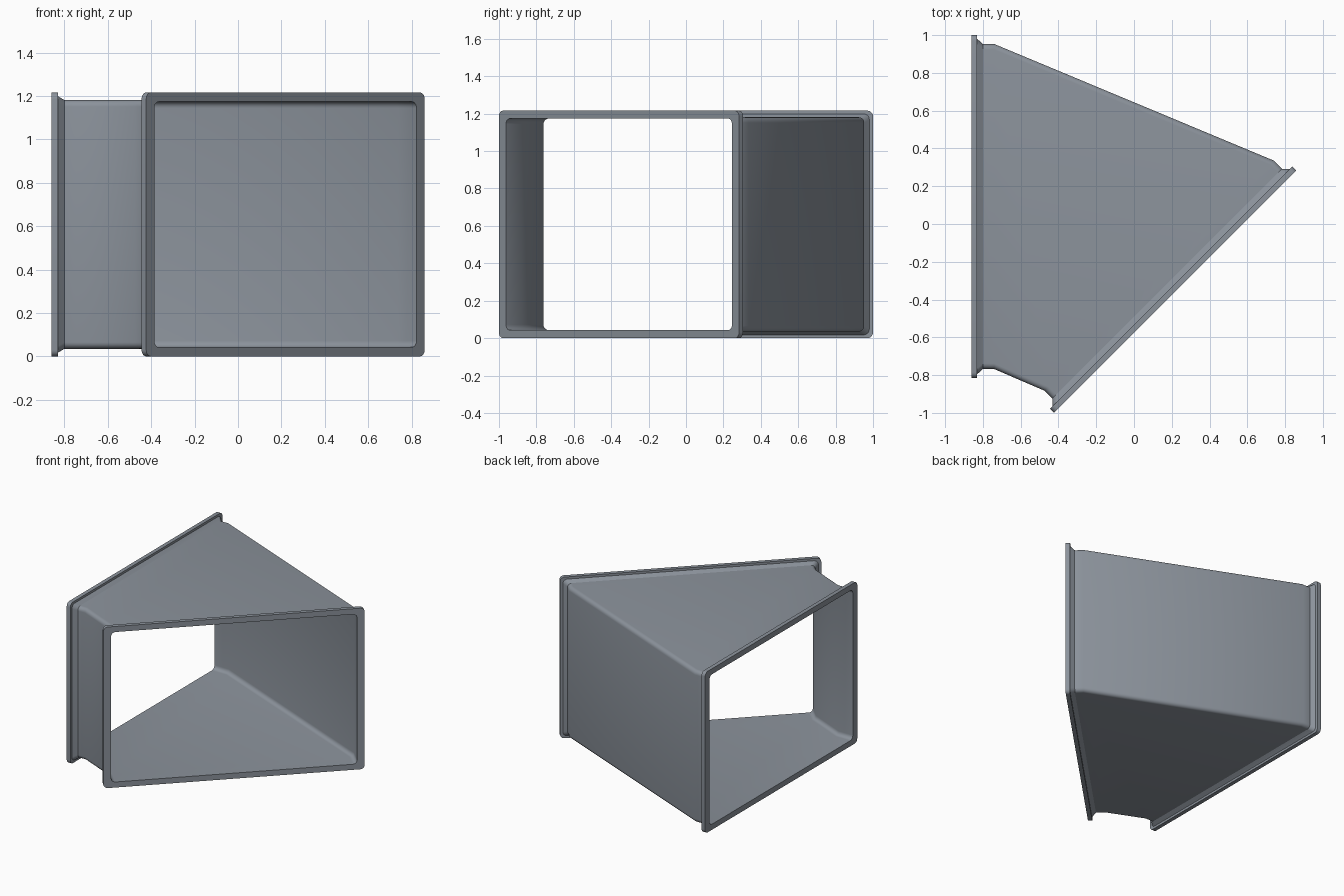
import bpy, bmesh, math
from mathutils import Vector

if "Cube" in bpy.data.objects:
    bpy.data.objects.remove(bpy.data.objects["Cube"])

W, H = 1.815, 1.216          # flange outer width and height
SEG = 5                      # segments per rounded corner

# Each mouth of the duct: centre, outward normal, direction across the opening
D = math.sqrt(0.5)
LEFT = (Vector((-0.86, 0.0925, H / 2)), Vector((-1, 0, 0)), Vector((0, 1, 0)))
RIGHT = (Vector((0.2185, -0.3585, H / 2)), Vector((D, -D, 0)), Vector((D, D, 0)))

# (depth behind the mouth, inset across, inset vertical, corner radius)
OUTER = [(0.0, 0.0, 0.0, 0.03), (0.03, 0.0, 0.0, 0.03), (0.03, 0.020, 0.017, 0.03),
         (0.06, 0.047, 0.035, 0.03), (0.12, 0.047, 0.035, 0.03)]
INNER = [(0.12, 0.053, 0.042, 0.03), (0.0, 0.053, 0.042, 0.03)]


def ring(bm, mouth, depth, inset_w, inset_h, r):
    """Rounded rectangle placed in the plane of a mouth."""
    centre, normal, across = mouth
    hw, hh = W / 2 - inset_w - r, H / 2 - inset_h - r
    verts = []
    for k, (sx, sz) in enumerate([(1, 1), (-1, 1), (-1, -1), (1, -1)]):
        for i in range(SEG + 1):
            a = math.pi / 2 * (k + i / SEG)
            u, v = sx * hw + r * math.cos(a), sz * hh + r * math.sin(a)
            verts.append(bm.verts.new(centre - normal * depth + across * u + Vector((0, 0, v))))
    return verts


# Duct elbow: outside skin, right mouth, inside skin, left mouth
bm = bmesh.new()
stations = [(LEFT, s) for s in OUTER] + [(RIGHT, s) for s in reversed(OUTER)]
stations += [(RIGHT, s) for s in reversed(INNER)] + [(LEFT, s) for s in INNER]
rings = [ring(bm, m, *s) for m, s in stations]
for j, a in enumerate(rings):
    b = rings[(j + 1) % len(rings)]
    for i in range(len(a)):
        k = (i + 1) % len(a)
        bm.faces.new((a[i], a[k], b[k], b[i]))
bmesh.ops.recalc_face_normals(bm, faces=bm.faces[:])

mesh = bpy.data.meshes.new("flanged_duct_elbow")
bm.to_mesh(mesh)
bm.free()
duct = bpy.data.objects.new("flanged_duct_elbow", mesh)
bpy.context.collection.objects.link(duct)

# Dark blue-grey metal
metal = bpy.data.materials.new("dark_metal")
metal.diffuse_color = (0.26, 0.29, 0.33, 1.0)
metal.use_nodes = True
metal.node_tree.nodes["Principled BSDF"].inputs["Base Color"].default_value = metal.diffuse_color
mesh.materials.append(metal)

# Smooth corners, crisp flange edges
bpy.context.view_layer.objects.active = duct
duct.select_set(True)
bpy.ops.object.shade_smooth_by_angle(angle=math.radians(30))
